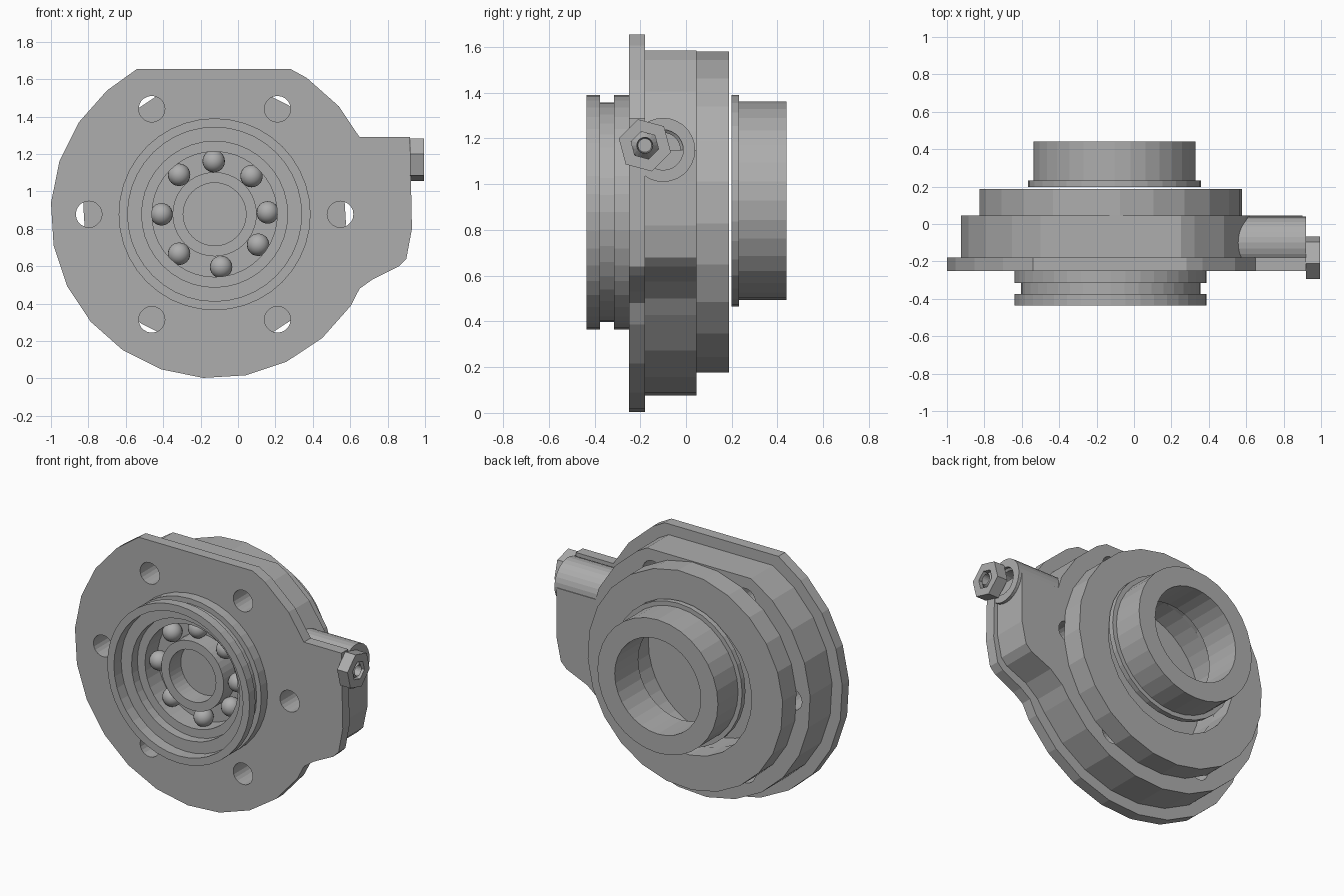
import bpy, bmesh, math
from math import sin, cos, radians, pi
from mathutils import Matrix

if "Cube" in bpy.data.objects:
    bpy.data.objects.remove(bpy.data.objects["Cube"])

CX, CZ = -0.125, 0.878
steel = bpy.data.materials.new("grey metal")
steel.diffuse_color = (0.42, 0.42, 0.42, 1)
steel.use_nodes = True
steel.node_tree.nodes["Principled BSDF"].inputs["Base Color"].default_value = steel.diffuse_color


def finish(name, bm):
    bmesh.ops.remove_doubles(bm, verts=bm.verts, dist=1e-5)
    bmesh.ops.recalc_face_normals(bm, faces=bm.faces)
    me = bpy.data.meshes.new(name)
    bm.to_mesh(me)
    bm.free()
    me.materials.append(steel)
    ob = bpy.data.objects.new(name, me)
    bpy.context.collection.objects.link(ob)
    return ob


def lathe(name, profile, x=CX, z=CZ, n=40, phase=0.0):
    """Revolve a closed (radius, y) profile round a y-parallel axis."""
    bm = bmesh.new()
    rings = []
    for i in range(n):
        a = phase + 2 * pi * i / n
        rings.append([bm.verts.new((x + r * cos(a), y, z + r * sin(a))) for r, y in profile])
    for i in range(n):
        p, q = rings[i], rings[(i + 1) % n]
        for j in range(len(profile)):
            k = (j + 1) % len(profile)
            if profile[j][0] > 0 or profile[k][0] > 0:
                bm.faces.new((p[j], p[k], q[k], q[j]))
    return finish(name, bm)


def plate(name, outline, y0, y1):
    """Extrude an (x, z) outline between two y planes."""
    bm = bmesh.new()
    f = bm.faces.new([bm.verts.new((x, y0, z)) for x, z in outline])
    g = bmesh.ops.extrude_face_region(bm, geom=[f])["geom"]
    bmesh.ops.translate(bm, vec=(0, y1 - y0, 0),
                        verts=[v for v in g if isinstance(v, bmesh.types.BMVert)])
    return finish(name, bm)


def arc(r, a0, a1):
    return [(CX + r * cos(radians(a)), CZ + r * sin(radians(a))) for a in range(a0, a1 + 1, 15)]


def cut(ob, cutters):
    for c in cutters:
        m = ob.modifiers.new("hole", 'BOOLEAN')
        m.operation, m.solver, m.object = 'DIFFERENCE', 'EXACT', c
    dg = bpy.context.evaluated_depsgraph_get()
    me = bpy.data.meshes.new_from_object(ob.evaluated_get(dg))
    ob.modifiers.clear()
    ob.data = me


# Mounting flange and thicker body, both with flat top and a lobe on the right
flange = plate("flange", [(-0.54, 1.655)] + arc(0.877, 131, 326) + [
    (0.65, 0.48), (0.72, 0.53), (0.86, 0.60), (0.90, 0.64), (0.93, 0.80),
    (0.92, 1.29), (0.65, 1.29)] + arc(0.88, 41, 56) + [(0.28, 1.655)], -0.25, -0.18)
body = plate("body", [(-0.50, 1.585)] + arc(0.803, 131, 326) + [
    (0.59, 0.50), (0.68, 0.575), (0.83, 0.64), (0.87, 0.68), (0.90, 0.82),
    (0.90, 1.15), (0.62, 1.15)] + arc(0.803, 26, 56) + [(0.25, 1.585)], -0.18, 0.045)

# Bolt holes and central bore
cutters = []
for k in range(6):
    a = k * pi / 3
    cutters.append(lathe("bolt_hole_cutter", [(0, -0.4), (0.07, -0.4), (0.07, 0.044 + 0.05), (0, 0.094)],
                         CX + 0.672 * cos(a), CZ + 0.65 * sin(a), 20))
cutters.append(lathe("bore_cutter", [(0, -0.4), (0.48, -0.4), (0.48, 0.2), (0, 0.2)]))
cut(flange, cutters)
cut(body, cutters)
for c in cutters:
    bpy.data.objects.remove(c)

# Rear housing step
lathe("rear_housing", [(0.48, 0.045), (0.704, 0.045), (0.704, 0.187), (0.48, 0.187)],
      n=24, phase=radians(11))

# Front collar with snap-ring groove, stepped recess and closed floor
lathe("front_collar", [(0, -0.17), (0.335, -0.17), (0.335, -0.30), (0.39, -0.30), (0.39, -0.36),
                       (0.465, -0.36), (0.465, -0.435), (0.513, -0.435), (0.513, -0.375),
                       (0.48, -0.375), (0.48, -0.315), (0.513, -0.315), (0.513, -0.25),
                       (0.48, -0.25), (0.48, -0.12), (0, -0.12)])

# Rear sleeve with lip, slightly off the main axis
lathe("rear_sleeve", [(0.31, 0.198), (0.463, 0.198), (0.463, 0.232), (0.434, 0.232),
                      (0.434, 0.44), (0.31, 0.44)], -0.104, 0.928, 32)

# Inner bearing ring and balls
lathe("inner_ring", [(0.168, -0.29), (0.225, -0.29), (0.225, -0.15), (0.168, -0.15)])
for a in (91, 46, 2, -35, -83, -132, 180, 132):
    bm = bmesh.new()
    bmesh.ops.create_uvsphere(bm, u_segments=20, v_segments=12, radius=0.06, matrix=Matrix.Translation(
        (CX + 0.284 * cos(radians(a)), -0.225, CZ + 0.284 * sin(radians(a)))))
    for f in bm.faces:
        f.smooth = True
    finish("bearing_ball", bm)


def along_x(ob, y, z):
    """Turn a lathe built round the origin so its axis runs along x."""
    ob.data.transform(Matrix.Translation((0, y, z)) @ Matrix.Rotation(-pi / 2, 4, 'Z'))


# Side boss with blind hole
boss = lathe("side_boss", [(0, 0.45), (0.14, 0.45), (0.14, 0.92), (0.088, 0.92), (0.088, 0.90),
                           (0.075, 0.89), (0.075, 0.75), (0, 0.75)], 0, 0, 28)
along_x(boss, -0.10, 1.15)

# Hex fitting with hollow nipple
nut = lathe("hex_fitting", [(0.062, 0.92), (0.118, 0.92), (0.118, 0.995), (0.062, 0.995)],
            0, 0, 6, radians(15))
along_x(nut, -0.18, 1.17)
nipple = lathe("nipple", [(0, 0.915), (0.066, 0.915), (0.06, 0.96), (0.035, 0.992),
                          (0.03, 0.94), (0, 0.94)], 0, 0, 20)
along_x(nipple, -0.18, 1.17)
